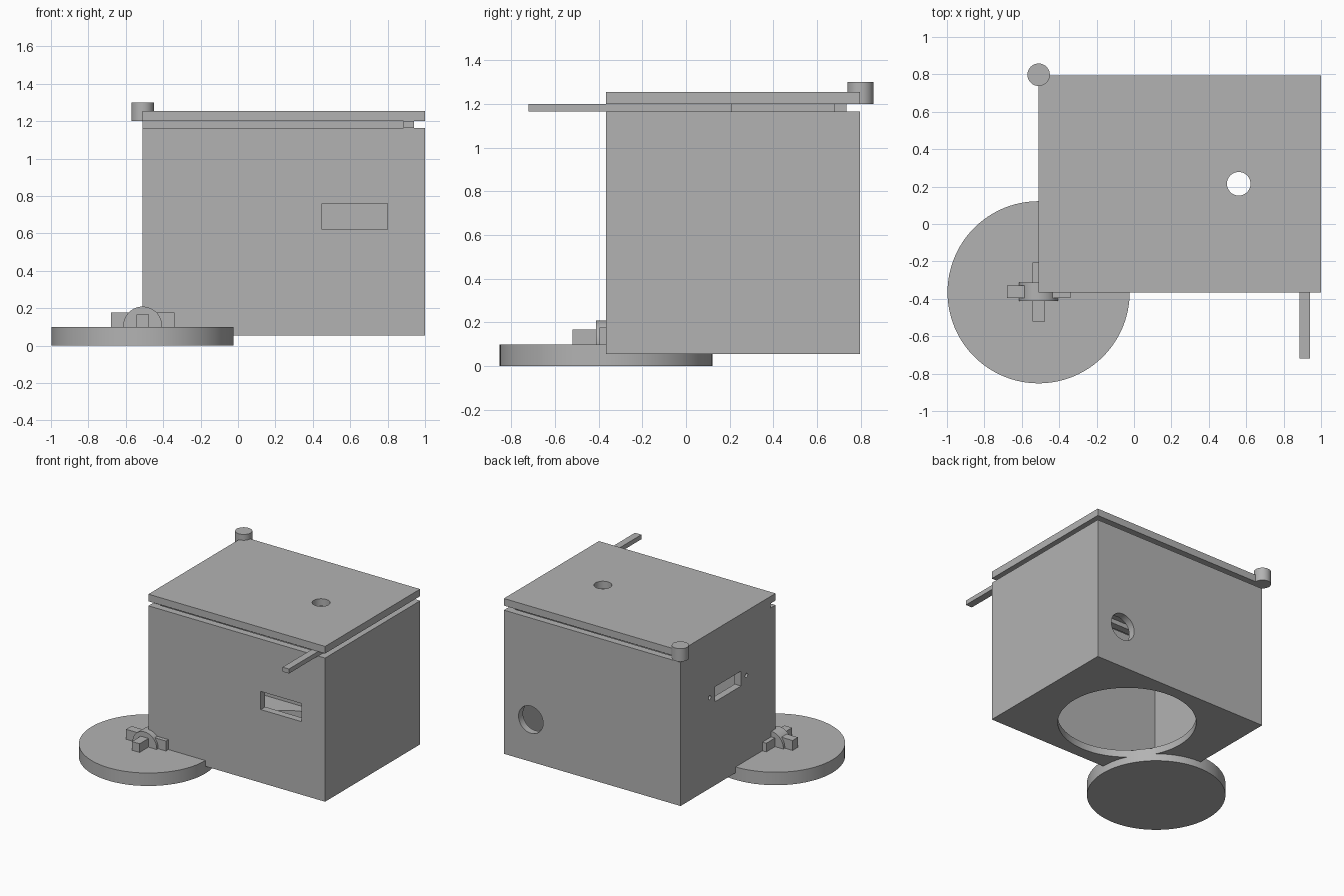
import bpy
from math import pi

if "Cube" in bpy.data.objects:
    bpy.data.objects.remove(bpy.data.objects["Cube"], do_unlink=True)

grey = bpy.data.materials.new("plain_grey")
grey.use_nodes = True
grey.diffuse_color = (0.45, 0.45, 0.45, 1)
grey.node_tree.nodes["Principled BSDF"].inputs["Base Color"].default_value = grey.diffuse_color


def finish(name):
    ob = bpy.context.object
    ob.name = name
    ob.data.materials.append(grey)
    return ob


def block(name, x, y, z):
    """Box given by its (low, high) range on each axis."""
    bpy.ops.mesh.primitive_cube_add(size=1, location=[sum(r) / 2 for r in (x, y, z)])
    bpy.context.object.scale = [r[1] - r[0] for r in (x, y, z)]
    bpy.ops.object.transform_apply(location=True, rotation=True, scale=True)
    return finish(name)


def rod(name, centre, radius, depth, turn=(0, 0, 0), sides=64):
    bpy.ops.mesh.primitive_cylinder_add(vertices=sides, radius=radius, depth=depth,
                                        location=centre, rotation=turn)
    bpy.ops.object.transform_apply(location=True, rotation=True, scale=True)
    return finish(name)


def cut(target, cutter):
    mod = target.modifiers.new("cut", "BOOLEAN")
    mod.operation = "DIFFERENCE"
    mod.solver = "EXACT"
    mod.object = cutter
    bpy.context.view_layer.objects.active = target
    bpy.ops.object.modifier_apply(modifier=mod.name)
    bpy.data.objects.remove(cutter, do_unlink=True)


def smooth(ob):
    bpy.ops.object.select_all(action="DESELECT")
    ob.select_set(True)
    bpy.context.view_layer.objects.active = ob
    bpy.ops.object.shade_smooth_by_angle(angle=0.6)


# Main dimensions
X0, X1, Y0, Y1 = -0.51, 1.0, -0.365, 0.795
Z0, Z1 = 0.055, 1.165
WALL, LIP = 0.055, 0.06
MX, MY = (X0 + X1) / 2, (Y0 + Y1) / 2
ALONG_X, ALONG_Y = (0, pi / 2, 0), (pi / 2, 0, 0)

# Hollow case, open at the top
case = block("case", (X0, X1), (Y0, Y1), (Z0, Z1))
cut(case, block("cavity", (X0 + WALL, X1 - WALL), (Y0 + WALL, Y1 - WALL), (Z0 + WALL, Z1 + 0.1)))
# Large round opening in the floor
cut(case, rod("floor_opening", (MX, MY, Z0), 0.487, 0.3, sides=96))
# Slot in the front wall
cut(case, block("front_slot", (0.45, 0.8), (Y0 - 0.1, Y0 + 0.1), (0.62, 0.76)))
# Cable hole in the back wall
cut(case, rod("cable_hole", (0.77, Y1, 0.38), 0.105, 0.3, ALONG_Y))
# Connector opening and its two screw holes in the side wall
cut(case, block("connector", (X0 - 0.1, X0 + 0.1), (MY - 0.16, MY + 0.16), (0.7, 0.815)))
for side in (-1, 1):
    cut(case, rod("screw_hole", (X0, MY + side * 0.225, 0.757), 0.016, 0.3, ALONG_X, 24))
smooth(case)

# Lid with a small hole, its lip strips and a corner knob
lid = block("lid", (X0, X1), (Y0, Y1), (1.2, 1.255))
cut(lid, rod("lid_hole", (0.56, MY, 1.2), 0.063, 0.3))
smooth(lid)
gap = (Z1, 1.2)
block("lip_front", (X0, X1 - LIP), (Y0 + LIP, Y0 + LIP + WALL), gap)
block("lip_back", (X0, X1 - LIP), (Y1 - LIP - WALL, Y1 - LIP), gap)
block("lip_side", (X0, X0 + WALL), (Y0 + LIP + WALL, Y1 - LIP - WALL), gap)
block("loose_lip_strip", (0.885, 0.94), (-0.72, 0.21), gap)
smooth(rod("corner_knob", (X0, Y1 + 0.003, 1.25), 0.06, 0.1))

# Round cover with its cross-shaped grip
smooth(rod("round_cover", (X0, Y0, 0.05), 0.487, 0.1, sides=96))
grip = rod("grip_arch", (X0, -0.362, 0.105), 0.104, 0.1, ALONG_Y)
cut(grip, block("grip_trim", (-1, 0), (-1, 0), (-0.3, 0.098)))
smooth(grip)
block("grip_bar_across", (X0 - 0.17, X0 + 0.17), (-0.395, -0.33), (0.098, 0.177))
block("grip_bar_along", (X0 - 0.033, X0 + 0.033), (-0.52, -0.205), (0.098, 0.167))
